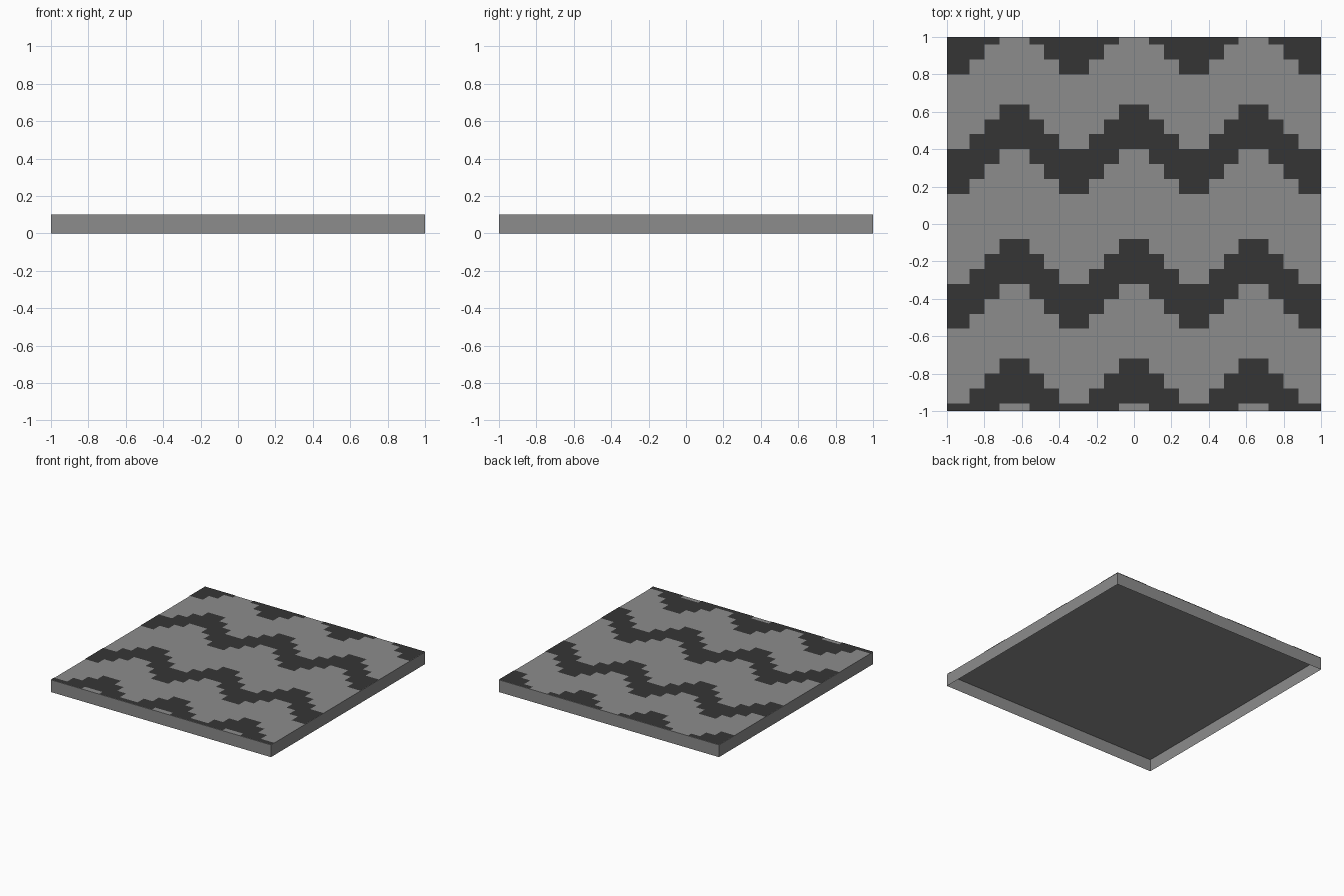
import bpy, bmesh

if "Cube" in bpy.data.objects:
    bpy.data.objects.remove(bpy.data.objects["Cube"])

CELL = 0.08      # size of one step of the pattern
HEIGHT = 0.10    # height of the tile
LIFT = 0.003     # stripes sit just above the tile top


def make_material(name, value):
    mat = bpy.data.materials.new(name)
    mat.diffuse_color = (value, value, value, 1)
    mat.use_nodes = True
    mat.node_tree.nodes["Principled BSDF"].inputs["Base Color"].default_value = mat.diffuse_color
    return mat


def make_object(name, bm, mat):
    mesh = bpy.data.meshes.new(name)
    bm.to_mesh(mesh)
    bm.free()
    mesh.materials.append(mat)
    obj = bpy.data.objects.new(name, mesh)
    bpy.context.collection.objects.link(obj)
    return obj


grey = make_material("mid_grey", 0.265)
dark = make_material("dark_grey", 0.036)

# Tile: a thin-walled box with an open underside
bm = bmesh.new()
bmesh.ops.create_cube(bm, size=1)
for v in bm.verts:
    v.co = (v.co.x * 2, v.co.y * 2, (v.co.z + 0.5) * HEIGHT)
bm.normal_update()
bottom = [f for f in bm.faces if f.normal.z < -0.5]
bmesh.ops.delete(bm, geom=bottom, context='FACES_ONLY')
make_object("tile_base", bm, grey)


def stripe(name, base):
    """Stepped zigzag band, three cells thick, clipped to the tile."""
    bm = bmesh.new()
    z = HEIGHT + LIFT
    for i in range(-13, 13):
        k = i % 8                                # eight columns per wave
        level = 3 - min(k, 7 - k)                # 3 at a peak, 0 in a trough
        x0, x1 = max(i * CELL, -1), min((i + 1) * CELL, 1)
        y0 = max(base + level * CELL, -1)
        y1 = min(base + (level + 3) * CELL, 1)
        if y1 - y0 > 0.001:
            corners = [(x0, y0), (x1, y0), (x1, y1), (x0, y1)]
            bm.faces.new([bm.verts.new((x, y, z)) for x, y in corners])
    bmesh.ops.remove_doubles(bm, verts=bm.verts[:], dist=1e-5)
    make_object(name, bm, dark)


# Zigzag stripes, given by the height of their troughs
for n, base in enumerate((-1.20, -0.56, 0.16, 0.80), 1):
    stripe(f"zigzag_stripe_{n}", base)
